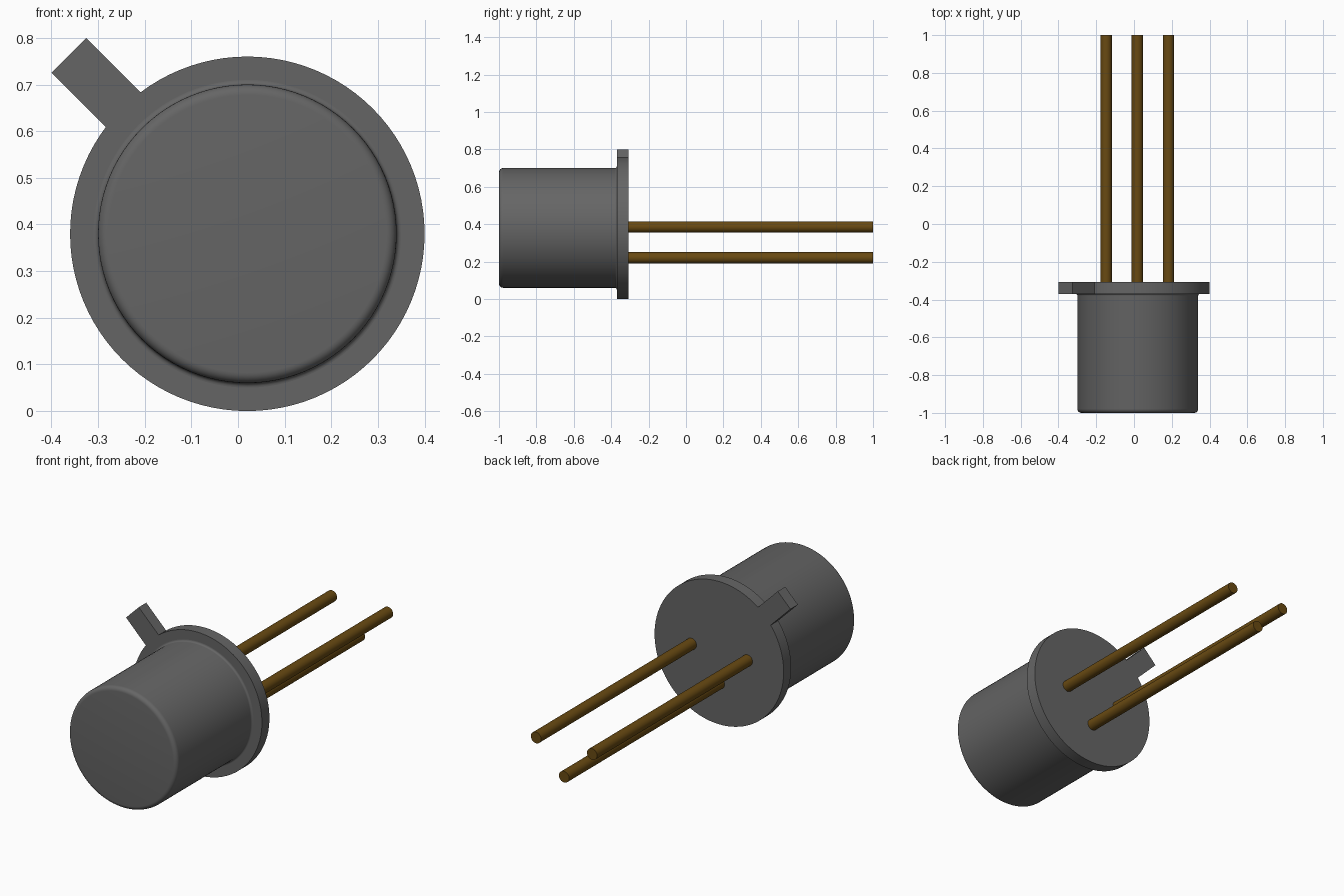
import bpy, bmesh, math
from mathutils import Matrix, Vector

if "Cube" in bpy.data.objects:
    bpy.data.objects.remove(bpy.data.objects["Cube"], do_unlink=True)

CX, CZ = 0.02, 0.38                      # axis of the can
FLANGE_FRONT, FLANGE_BACK = -0.37, -0.307


def make_material(name, rgb):
    m = bpy.data.materials.new(name)
    m.use_nodes = True
    m.diffuse_color = (*rgb, 1)
    m.node_tree.nodes["Principled BSDF"].inputs["Base Color"].default_value = (*rgb, 1)
    return m


grey = make_material("dark grey metal", (0.13, 0.13, 0.13))
gold = make_material("dark gold", (0.14, 0.068, 0.006))


def finish(bm, name, mat, smooth=True):
    bmesh.ops.recalc_face_normals(bm, faces=bm.faces)
    me = bpy.data.meshes.new(name)
    bm.to_mesh(me)
    bm.free()
    me.materials.append(mat)
    ob = bpy.data.objects.new(name, me)
    bpy.context.collection.objects.link(ob)
    if smooth:
        bpy.ops.object.select_all(action='DESELECT')
        ob.select_set(True)
        bpy.context.view_layer.objects.active = ob
        bpy.ops.object.shade_smooth_by_angle(angle=math.radians(35))
    return ob


def lathe(name, profile, x, z, mat, steps):
    """Turn (radius, y) points around a y-parallel axis; flat ends are capped."""
    bm = bmesh.new()
    rings = [[bm.verts.new((x + r * math.cos(a), y, z + r * math.sin(a)))
              for a in (2 * math.pi * i / steps for i in range(steps))]
             for r, y in profile]
    for a, b in zip(rings, rings[1:]):
        for i in range(steps):
            j = (i + 1) % steps
            bm.faces.new((a[i], a[j], b[j], b[i]))
    bm.faces.new(rings[0])
    bm.faces.new(rings[-1])
    return finish(bm, name, mat)


# Can: rounded front rim, straight wall, small fillet where it meets the flange
R, rim, fillet = 0.32, 0.022, 0.01
quarter = [math.radians(a) for a in range(0, 91, 15)]
can = [(R - rim + rim * math.sin(a), -1 + rim - rim * math.cos(a)) for a in quarter]
can += [(R + fillet - fillet * math.cos(a), FLANGE_FRONT - fillet + fillet * math.sin(a))
        for a in quarter]
lathe("can", can + [(R + fillet, FLANGE_FRONT + 0.01)], CX, CZ, grey, 96)

# Base flange
lathe("flange", [(0.38, FLANGE_FRONT), (0.38, FLANGE_BACK)], CX, CZ, grey, 96)

# Locating tab, pointing diagonally up and outward from the flange
bm = bmesh.new()
bmesh.ops.create_cube(bm, size=1)
inner, outer = 0.34, 0.541
centre = (inner + outer) / 2
s = math.sqrt(0.5)
bmesh.ops.transform(bm, verts=bm.verts, matrix=(
    Matrix.Translation(Vector((CX - centre * s, (FLANGE_FRONT + FLANGE_BACK) / 2, CZ + centre * s)))
    @ Matrix.Rotation(math.radians(45), 4, 'Y')
    @ Matrix.Diagonal((outer - inner, FLANGE_BACK - FLANGE_FRONT, 0.106, 1))))
finish(bm, "locating_tab", grey, smooth=False)

# Three leads in a triangle
for name, dx, z in (("lead_left", 0.165, 0.385), ("lead_middle", 0, 0.22), ("lead_right", -0.165, 0.385)):
    lathe(name, [(0.03, FLANGE_BACK - 0.02), (0.03, 1.0)], CX - 0.002 + dx, z, gold, 32)
